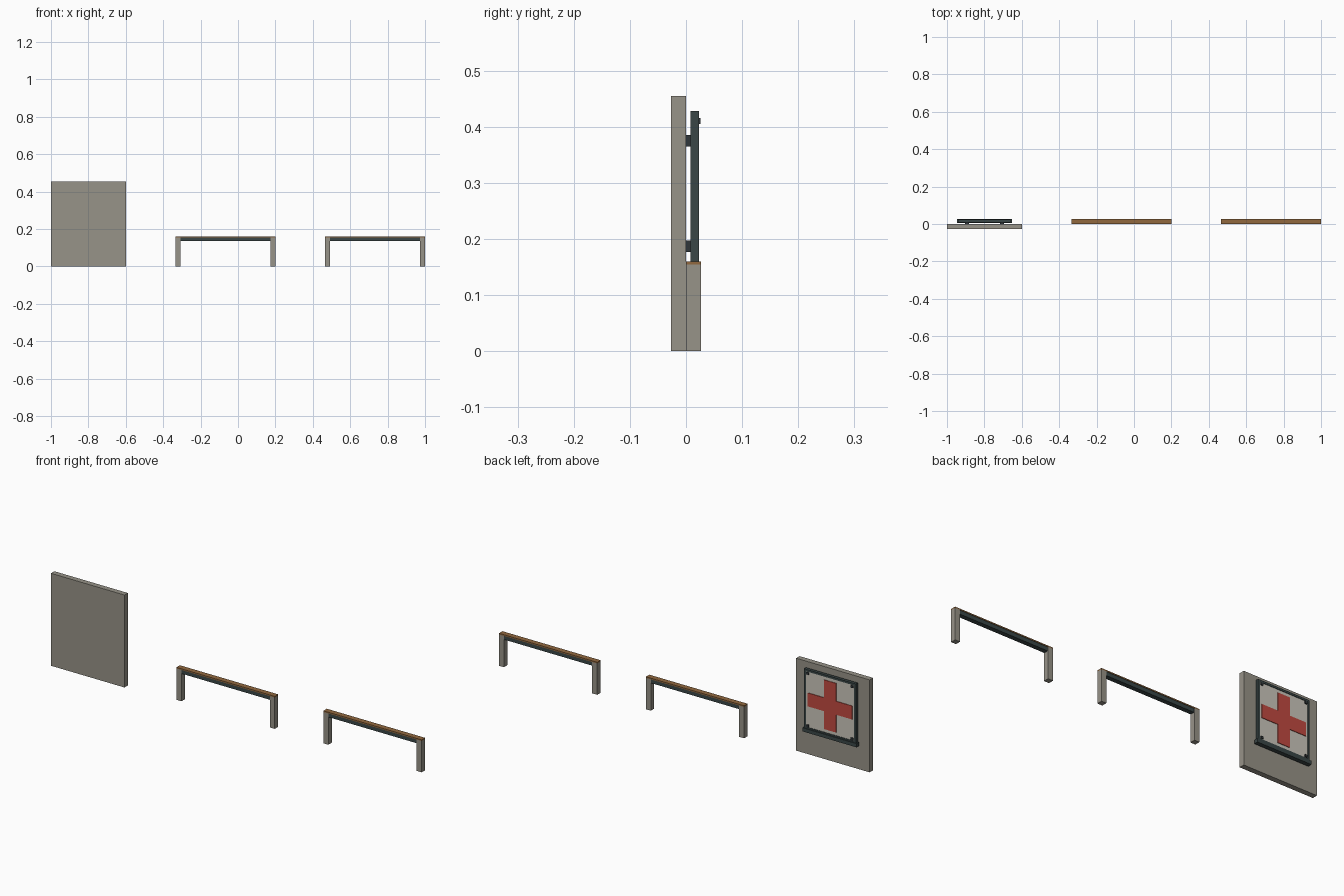
import bpy

if "Cube" in bpy.data.objects:
    bpy.data.objects.remove(bpy.data.objects["Cube"])


def material(name, hex_code):
    """Flat colour from an sRGB hex string, stored as linear values."""
    rgb = [int(hex_code[i:i + 2], 16) / 255 for i in (0, 2, 4)]
    lin = [c / 12.92 if c <= 0.04045 else ((c + 0.055) / 1.055) ** 2.4 for c in rgb]
    m = bpy.data.materials.new(name)
    m.diffuse_color = (*lin, 1.0)
    m.use_nodes = True
    m.node_tree.nodes["Principled BSDF"].inputs["Base Color"].default_value = m.diffuse_color
    return m


CONCRETE = material("concrete", "979388")
STEEL = material("dark steel", "3A4646")
IRON = material("bolt iron", "30363A")
WOOD = material("brown wood", "91683F")
WHITE = material("off white", "CBC7BC")
RED = material("sign red", "C04A40")


def box(name, mat, x, y, z):
    """Box from (min, max) pairs on each axis."""
    verts = [(a, b, c) for a in x for b in y for c in z]
    faces = [(0, 1, 3, 2), (4, 6, 7, 5), (0, 4, 5, 1),
             (2, 3, 7, 6), (0, 2, 6, 4), (1, 5, 7, 3)]
    mesh = bpy.data.meshes.new(name)
    mesh.from_pydata(verts, [], faces)
    mesh.materials.append(mat)
    obj = bpy.data.objects.new(name, mesh)
    bpy.context.collection.objects.link(obj)
    return obj


def around(c, half):
    return (c - half, c + half)


# Wall slab
box("wall_slab", CONCRETE, (-1.0, -0.6), (-0.0265, 0.0), (0.0, 0.455))

# Sign on the back of the wall
cx, cz = -0.80, 0.281
hw, hh, bar = 0.141, 0.147, 0.010
depth = (0.008, 0.023)

for sx in (-1, 1):
    for sz in (-1, 1):
        box("wall_bracket", IRON, around(cx + sx * 0.094, 0.0105), (0.0, 0.010),
            around(cz + sz * 0.094, 0.0105))
        box("corner_bolt", IRON, around(cx + sx * 0.121, 0.006), (0.019, 0.0262),
            around(cz + sz * 0.129, 0.0055))

box("sign_panel", WHITE, around(cx, hw - bar), (0.009, 0.0205),
    around(cz, hh - bar))
box("sign_backing", STEEL, around(cx, hw - bar), (0.008, 0.009), around(cz, hh - bar))

# Sign frame: two uprights, two rails, and a wider sill at the bottom
for s in (-1, 1):
    box("frame_upright", STEEL, around(cx + s * (hw - bar / 2), bar / 2), depth,
        around(cz, hh))
    box("frame_rail", STEEL, around(cx, hw - bar), depth,
        around(cz + s * (hh - bar / 2), bar / 2))
box("frame_sill", STEEL, around(cx, 0.1475), (0.006, 0.0265), (0.119, 0.137))

# Red cross: one upright and two side arms
arm, reach = 0.033, 0.121
face = (0.0205, 0.0235)
box("cross_upright", RED, around(cx, arm), face, around(cz, reach))
for s in (-1, 1):
    box("cross_arm", RED, around(cx + s * (arm + reach) / 2, (reach - arm) / 2),
        face, around(cz, arm))

# Two low benches: concrete posts, steel beam, wooden cap
for x0 in (-0.335, 0.465):
    x1 = x0 + 0.535
    for p in (x0, x1 - 0.027):
        box("bench_post", CONCRETE, (p, p + 0.027), (0.0, 0.0265), (0.0, 0.154))
    box("bench_beam", STEEL, (x0 + 0.027, x1 - 0.027), (0.002, 0.0245), (0.135, 0.154))
    box("bench_cap", WOOD, (x0, x1), (0.0, 0.0265), (0.154, 0.160))
